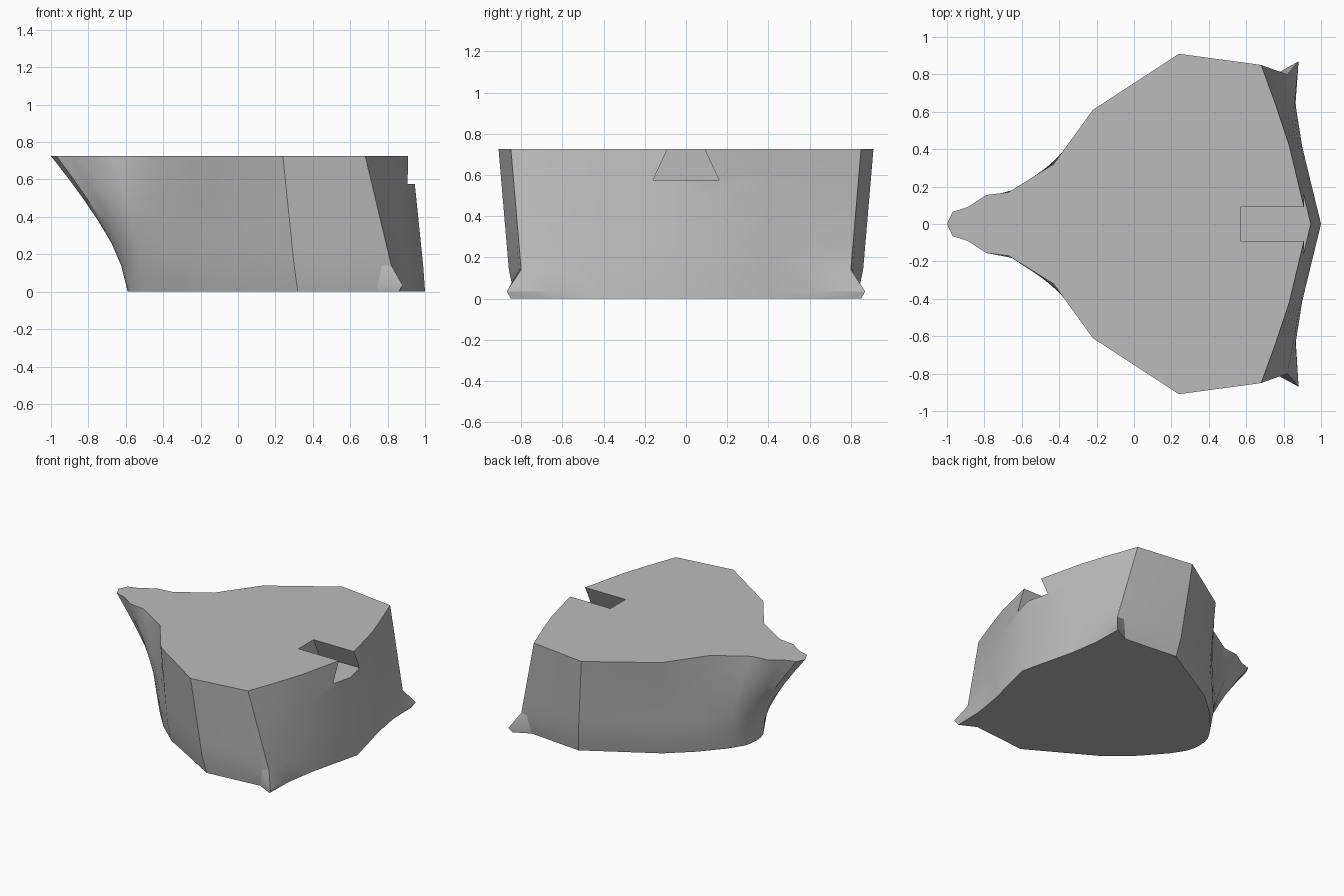
import bpy
import bmesh

cube = bpy.data.objects.get("Cube")
if cube:
    bpy.data.objects.remove(cube, do_unlink=True)

grey = bpy.data.materials.new("plain_grey")
grey.use_nodes = True
colour = (0.5, 0.5, 0.5, 1)
grey.diffuse_color = colour
grey.node_tree.nodes["Principled BSDF"].inputs["Base Color"].default_value = colour

# Half outlines from the tail tip round to the apex, with matching points
top = [(-1, 0), (-.97, .065), (-.89, .09), (-.79, .155), (-.67, .17), (-.43, .32),
       (-.22, .61), (.24, .91), (.61, .86), (.68, .85), (.76, .63), (.83, .42), (.93, 0)]
waist = [(-.625, 0), (-.615, .06), (-.59, .11), (-.56, .17), (-.52, .23), (-.38, .39),
         (-.2, .56), (.3, .86), (.77, .81), (.82, .8), (.855, .62), (.89, .41), (.99, 0)]
base = [(-.59, 0), (-.585, .06), (-.57, .11), (-.54, .16), (-.5, .22), (-.36, .38),
        (-.18, .54), (.32, .83), (.74, .79), (.86, .85), (.865, .63), (.9, .41), (1, 0)]
HEIGHT, WAIST_Z = .725, .14
CORNER = 9


def blend(a, b, t, tail_power=1):
    """Mix two outlines; the tail part follows a curve."""
    out = []
    for i, (p, q) in enumerate(zip(a, b)):
        k = t ** tail_power if i < 6 else t
        out.append((p[0] + (q[0] - p[0]) * k, p[1] + (q[1] - p[1]) * k))
    return out


# Stack of outlines, with the pointed rear corners just above the base
spur = blend(base, waist, .25)
spur[CORNER] = (.88, .87)
levels = [(0, base), (.035, spur)]
steps = 5
for s in range(steps + 1):
    t = s / steps
    levels.append((WAIST_Z + (HEIGHT - WAIST_Z) * t, blend(waist, top, t, 1.25)))


def add_object(name, bm):
    bmesh.ops.recalc_face_normals(bm, faces=bm.faces)
    mesh = bpy.data.meshes.new(name)
    bm.to_mesh(mesh)
    bm.free()
    mesh.materials.append(grey)
    obj = bpy.data.objects.new(name, mesh)
    bpy.context.collection.objects.link(obj)
    return obj


# Wedge body lofted through the mirrored outlines
bm = bmesh.new()
rings = []
for z, half in levels:
    loop = half + [(x, -y) for x, y in half[-2:0:-1]]
    rings.append([bm.verts.new((x, y, z)) for x, y in loop])
for low, high in zip(rings, rings[1:]):
    for i in range(len(low)):
        j = (i + 1) % len(low)
        bm.faces.new((low[i], low[j], high[j], high[i]))
bm.faces.new(rings[0])
bm.faces.new(rings[-1])
body = add_object("wedge_body", bm)

# Dovetail slot cut into the top at the apex end
bm = bmesh.new()
section = [(-.16, .575), (.16, .575), (.067, .775), (-.067, .775)]
ends = [[bm.verts.new((x, y, z)) for y, z in section] for x in (.57, 1.2)]
for end in ends:
    bm.faces.new(end)
for i in range(4):
    j = (i + 1) % 4
    bm.faces.new((ends[0][i], ends[0][j], ends[1][j], ends[1][i]))
cutter = add_object("slot_cutter", bm)
cutter.hide_render = True

cut = body.modifiers.new("dovetail_slot", 'BOOLEAN')
cut.operation = 'DIFFERENCE'
cut.solver = 'EXACT'
cut.object = cutter
bpy.ops.object.select_all(action='DESELECT')
body.select_set(True)
bpy.context.view_layer.objects.active = body
bpy.ops.object.modifier_apply(modifier=cut.name)
bpy.data.objects.remove(cutter, do_unlink=True)

bpy.ops.object.shade_smooth_by_angle(angle=.55)
